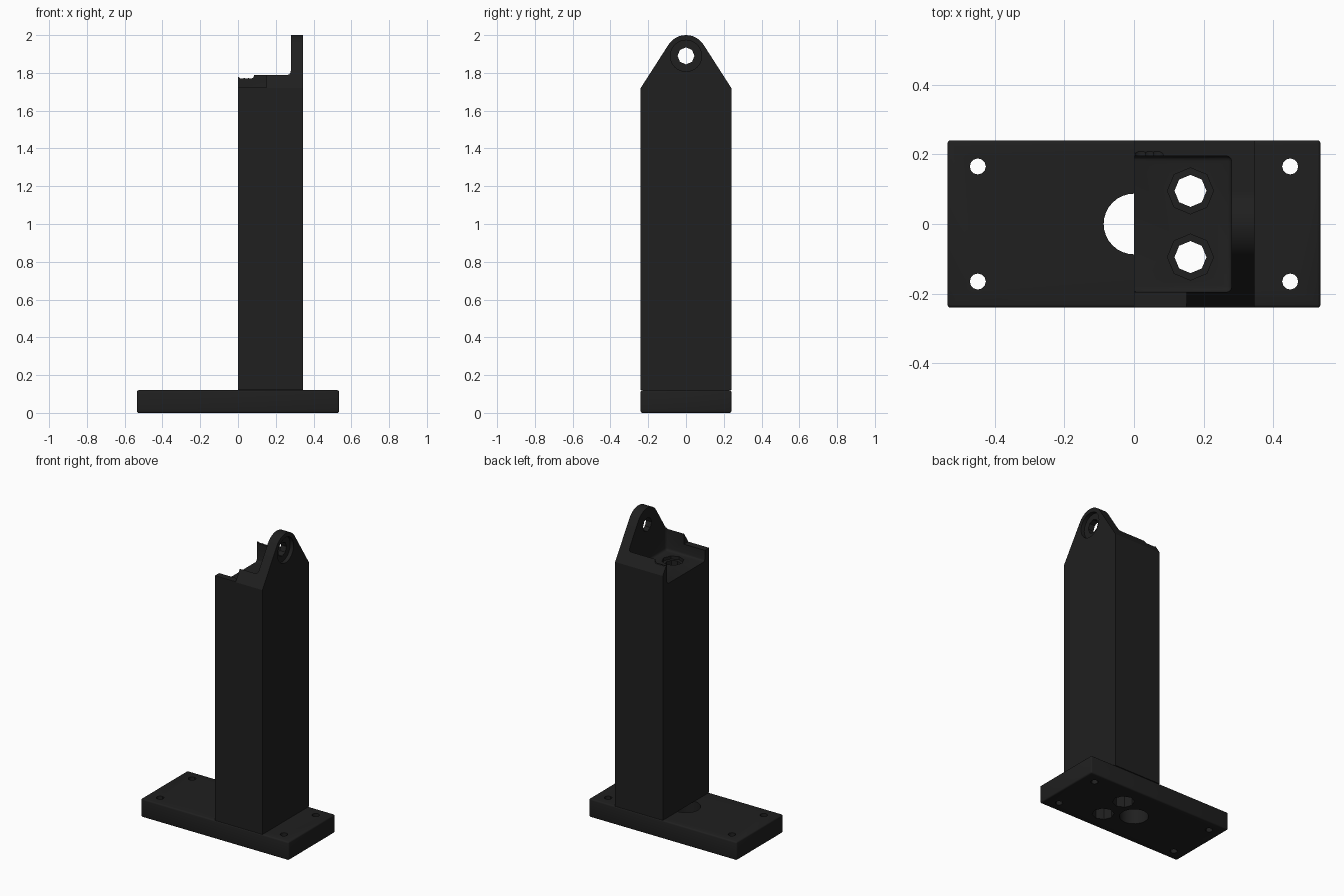
import bpy, bmesh, math
from mathutils import Matrix

if "Cube" in bpy.data.objects:
    bpy.data.objects.remove(bpy.data.objects["Cube"])

mat = bpy.data.materials.new("black_plastic")
mat.diffuse_color = (0.014, 0.014, 0.014, 1)
mat.use_nodes = True
mat.node_tree.nodes["Principled BSDF"].inputs["Base Color"].default_value = mat.diffuse_color


def make(name, bm):
    bmesh.ops.recalc_face_normals(bm, faces=bm.faces)
    me = bpy.data.meshes.new(name)
    bm.to_mesh(me)
    bm.free()
    ob = bpy.data.objects.new(name, me)
    me.materials.append(mat)
    bpy.context.collection.objects.link(ob)
    return ob


def box(name, lo, hi, bevel=0.0):
    bm = bmesh.new()
    bmesh.ops.create_cube(bm, size=1)
    for v in bm.verts:
        v.co = [(a + b) / 2 + c * (b - a) for a, b, c in zip(lo, hi, v.co)]
    if bevel:
        bmesh.ops.bevel(bm, geom=bm.edges[:], offset=bevel, segments=3,
                        profile=0.5, affect='EDGES')
    return make(name, bm)


def rod(name, center, radius, length, sides, axis='Z'):
    bm = bmesh.new()
    rot = {'Z': Matrix(), 'X': Matrix.Rotation(math.pi / 2, 4, 'Y'),
           'Y': Matrix.Rotation(math.pi / 2, 4, 'X')}[axis]
    bmesh.ops.create_cone(bm, cap_ends=True, segments=sides, radius1=radius,
                          radius2=radius, depth=length,
                          matrix=Matrix.Translation(center) @ rot)
    return make(name, bm)


def cut(target, cutter):
    cutter.hide_render = True
    mod = target.modifiers.new("cut", 'BOOLEAN')
    mod.operation = 'DIFFERENCE'
    mod.solver = 'EXACT'
    mod.object = cutter
    bpy.context.view_layer.objects.active = target
    bpy.ops.object.modifier_apply(modifier=mod.name)
    bpy.data.objects.remove(cutter)


# Base plate with corner screw holes and a central cable hole
base = box("base_plate", (-0.535, -0.24, 0), (0.535, 0.24, 0.12), 0.009)
for x in (-0.448, 0.448):
    for y in (-0.165, 0.165):
        cut(base, rod("screw_hole", (x, y, 0.06), 0.023, 0.4, 12))
cut(base, rod("cable_hole", (0, 0, 0.06), 0.087, 0.4, 32))

# Column: side profile with rounded tab top, extruded along x
bm = bmesh.new()
prof = [(-0.24, 0.12), (0.24, 0.12), (0.24, 1.72)]
for i in range(13):
    a = math.radians(32.7 + (180 - 65.4) * i / 12)
    prof.append((0.11 * math.cos(a), 1.89 + 0.11 * math.sin(a)))
prof.append((-0.24, 1.72))
face = bm.faces.new([bm.verts.new((0, y, z)) for y, z in prof])
ext = bmesh.ops.extrude_face_region(bm, geom=[face])
bmesh.ops.translate(bm, vec=(0.345, 0, 0),
                    verts=[g for g in ext["geom"] if isinstance(g, bmesh.types.BMVert)])
column = make("column", bm)

# Clear the space beside the tab, then the pocket in the column top
cut(column, box("tab_clearance", (-0.2, -0.4, 1.793), (0.28, 0.4, 2.3), 0.02))
cut(column, box("pocket", (-0.2, -0.195, 1.65), (0.28, 0.195, 2.2), 0.015))

# Lowered front rim and scalloped back rim
cut(column, box("front_step", (-0.1, -0.3, 1.722), (0.15, -0.15, 1.9)))
cut(column, box("back_step", (-0.1, 0.15, 1.777), (0.07, 0.3, 1.9)))
for x in (0.02, 0.045, 0.066):
    cut(column, rod("scallop", (x, 0.22, 1.788), 0.019, 0.2, 16, 'Y'))

# Tab hole with counterbore on the outer face
cut(column, rod("tab_hole", (0.31, 0, 1.89), 0.045, 0.3, 8, 'X'))
cut(column, rod("tab_counterbore", (0.37, 0, 1.89), 0.083, 0.1, 24, 'X'))

# Two long bolt holes through column and base, widened at both ends
for y in (-0.095, 0.095):
    for part in (base, column):
        cut(part, rod("bolt_hole", (0.162, y, 0.9), 0.046, 2.4, 8))
    cut(base, rod("nut_recess", (0.162, y, 0.0), 0.066, 0.2, 8))
    cut(column, rod("head_recess", (0.162, y, 1.68), 0.066, 0.1, 8))

for ob in (base, column):
    bpy.ops.object.select_all(action='DESELECT')
    ob.select_set(True)
    bpy.context.view_layer.objects.active = ob
    bpy.ops.object.shade_smooth_by_angle(angle=math.radians(30))
